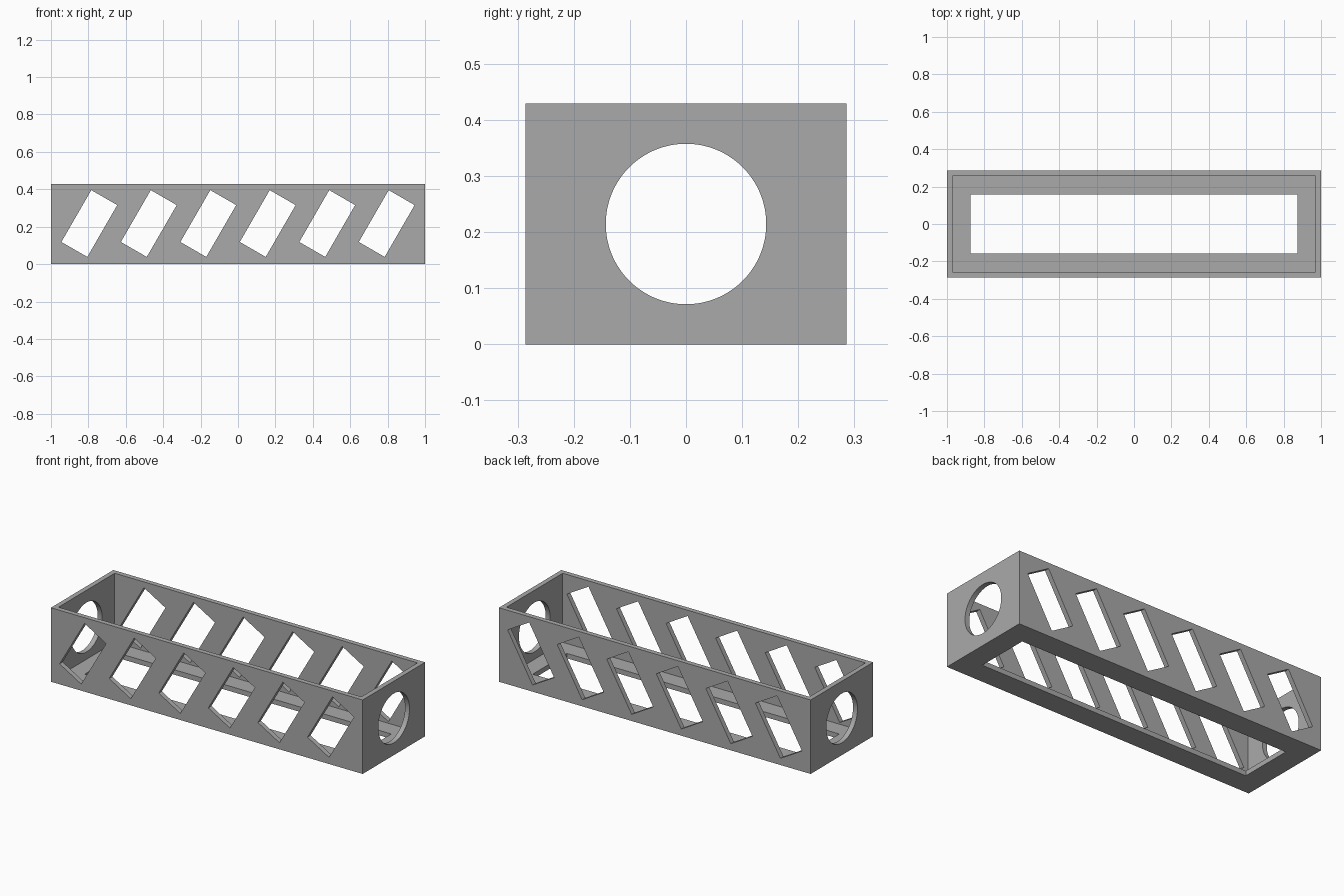
import bpy
from math import radians

if "Cube" in bpy.data.objects:
    bpy.data.objects.remove(bpy.data.objects["Cube"])

LENGTH, DEPTH, HEIGHT, WALL = 2.0, 0.572, 0.429, 0.0286

grey = bpy.data.materials.new("mid grey")
grey.diffuse_color = (0.4, 0.4, 0.4, 1)
grey.use_nodes = True
grey.node_tree.nodes["Principled BSDF"].inputs["Base Color"].default_value = grey.diffuse_color


def box(name, size, loc, tilt=0.0):
    bpy.ops.mesh.primitive_cube_add(size=1, location=loc, rotation=(0, tilt, 0))
    ob = bpy.context.object
    ob.name = name
    ob.scale = size
    bpy.ops.object.transform_apply(location=True, rotation=True, scale=True)
    return ob


def cut(target, cutter):
    mod = target.modifiers.new("cut", 'BOOLEAN')
    mod.operation = 'DIFFERENCE'
    mod.solver = 'EXACT'
    mod.object = cutter
    bpy.context.view_layer.objects.active = target
    bpy.ops.object.modifier_apply(modifier=mod.name)
    bpy.data.objects.remove(cutter, do_unlink=True)


# Outer block
tray = box("slotted_tray", (LENGTH, DEPTH, HEIGHT), (0, 0, HEIGHT / 2))
tray.data.materials.append(grey)

# Open-topped cavity
cut(tray, box("cavity", (LENGTH - 2 * WALL, DEPTH - 2 * WALL, HEIGHT),
              (0, 0, HEIGHT / 2 + WALL)))

# Rectangular opening in the floor
cut(tray, box("floor_opening", (1.746, 0.315, 0.2), (0, 0, 0)))

# Slanted slots through the front and back walls
for i in range(6):
    x = (i - 2.5) * 0.318
    cut(tray, box("slot", (0.16, 1.0, 0.32), (x, 0, 0.217), radians(30)))

# Round hole through both end walls
bpy.ops.mesh.primitive_cylinder_add(vertices=96, radius=0.143, depth=3,
                                    location=(0, 0, HEIGHT / 2),
                                    rotation=(0, radians(90), 0))
bpy.ops.object.transform_apply(location=True, rotation=True, scale=True)
cut(tray, bpy.context.object)

# Smooth hole rims, crisp edges elsewhere
for face in tray.data.polygons:
    face.material_index = 0
bpy.ops.object.select_all(action='DESELECT')
tray.select_set(True)
bpy.context.view_layer.objects.active = tray
bpy.ops.object.shade_smooth_by_angle(angle=radians(30))
